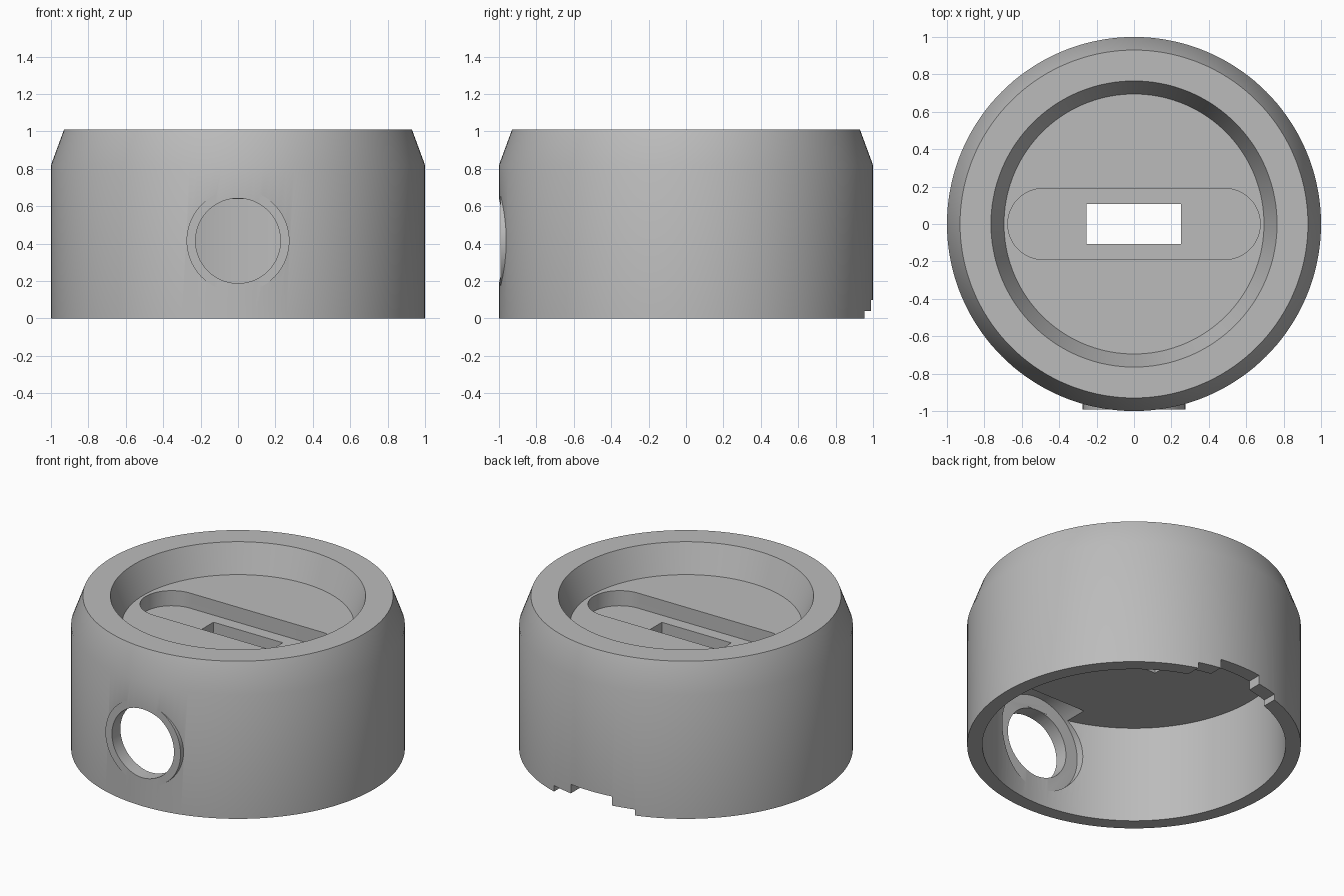
import bpy, bmesh, math
from mathutils import Matrix

cube = bpy.data.objects.get("Cube")
if cube:
    bpy.data.objects.remove(cube, do_unlink=True)

SEGMENTS = 144
PORT_Z = 0.415

grey = bpy.data.materials.new("plain grey")
grey.use_nodes = True
grey.diffuse_color = (0.5, 0.5, 0.5, 1)
grey.node_tree.nodes["Principled BSDF"].inputs["Base Color"].default_value = (0.5, 0.5, 0.5, 1)


def make_object(name, bm):
    bmesh.ops.recalc_face_normals(bm, faces=bm.faces[:])
    mesh = bpy.data.meshes.new(name)
    bm.to_mesh(mesh)
    bm.free()
    mesh.materials.append(grey)
    obj = bpy.data.objects.new(name, mesh)
    bpy.context.scene.collection.objects.link(obj)
    return obj


def lathe(name, profile):
    """Revolve an (r, z) profile whose two ends lie on the axis."""
    bm = bmesh.new()
    verts = [bm.verts.new((r, 0, z)) for r, z in profile]
    edges = [bm.edges.new(pair) for pair in zip(verts, verts[1:])]
    bmesh.ops.spin(bm, geom=verts + edges, cent=(0, 0, 0), axis=(0, 0, 1),
                   angle=math.tau, steps=SEGMENTS, use_duplicate=False)
    bmesh.ops.remove_doubles(bm, verts=bm.verts[:], dist=0.0001)
    return make_object(name, bm)


def box(name, low, high):
    bm = bmesh.new()
    bmesh.ops.create_cube(bm, size=1)
    for v in bm.verts:
        v.co = [a + (b - a) * (c + 0.5) for a, b, c in zip(low, high, v.co)]
    return make_object(name, bm)


def port_cylinder(name, radius, y0, y1):
    """Cylinder along y at the height of the front port."""
    bm = bmesh.new()
    place = Matrix.Translation((0, (y0 + y1) / 2, PORT_Z)) @ Matrix.Rotation(math.pi / 2, 4, 'X')
    bmesh.ops.create_cone(bm, cap_ends=True, segments=80, radius1=radius,
                          radius2=radius, depth=y1 - y0, matrix=place)
    return make_object(name, bm)


def stadium(name, half_length, radius, z0, z1):
    bm = bmesh.new()
    verts = []
    for side in (1, -1):
        for i in range(25):
            a = math.pi * (i / 24 - 0.5)
            verts.append(bm.verts.new((side * (half_length - radius + radius * math.cos(a)),
                                       side * radius * math.sin(a), z0)))
    face = bm.faces.new(verts)
    top = bmesh.ops.extrude_face_region(bm, geom=[face])["geom"]
    bmesh.ops.translate(bm, vec=(0, 0, z1 - z0),
                        verts=[g for g in top if isinstance(g, bmesh.types.BMVert)])
    return make_object(name, bm)


def combine(target, tool, operation):
    tool.hide_render = True
    mod = target.modifiers.new(tool.name, 'BOOLEAN')
    mod.operation = operation
    mod.solver = 'EXACT'
    mod.object = tool
    bpy.context.view_layer.objects.active = target
    bpy.ops.object.modifier_apply(modifier=mod.name)
    bpy.data.objects.remove(tool, do_unlink=True)


# Hollow round body with chamfered rim and dished top
housing = lathe("housing", [(0, 0.64), (0.909, 0.64), (0.909, 0), (1, 0), (1, 0.82),
                            (0.93, 1.01), (0.765, 1.01), (0.695, 0.825), (0, 0.825)])

# Front port: flat collar, inner counterbore and through hole
combine(housing, port_cylinder("port_collar", 0.275, -0.993, -0.93), 'UNION')
combine(housing, port_cylinder("port_counterbore", 0.315, -0.905, -0.73), 'DIFFERENCE')
combine(housing, port_cylinder("port_hole", 0.227, -1.2, -0.8), 'DIFFERENCE')

# Rounded slot in the dish, with a rectangular opening through its floor
combine(housing, stadium("top_slot", 0.675, 0.19, 0.725, 0.95), 'DIFFERENCE')
combine(housing, box("slot_opening", (-0.255, -0.108, 0.5), (0.252, 0.108, 0.9)), 'DIFFERENCE')

# Stepped notch in the bottom edge at the back
for label, half_width, height in (("wide", 0.297, 0.04), ("narrow", 0.15, 0.1)):
    notch = box(label + "_notch", (-half_width, 0.7, -0.1), (half_width, 1.2, height))
    combine(housing, notch, 'DIFFERENCE')

# Smooth round walls, crisp edges
bpy.ops.object.select_all(action='DESELECT')
housing.select_set(True)
bpy.context.view_layer.objects.active = housing
bpy.ops.object.shade_smooth_by_angle(angle=math.radians(30))
